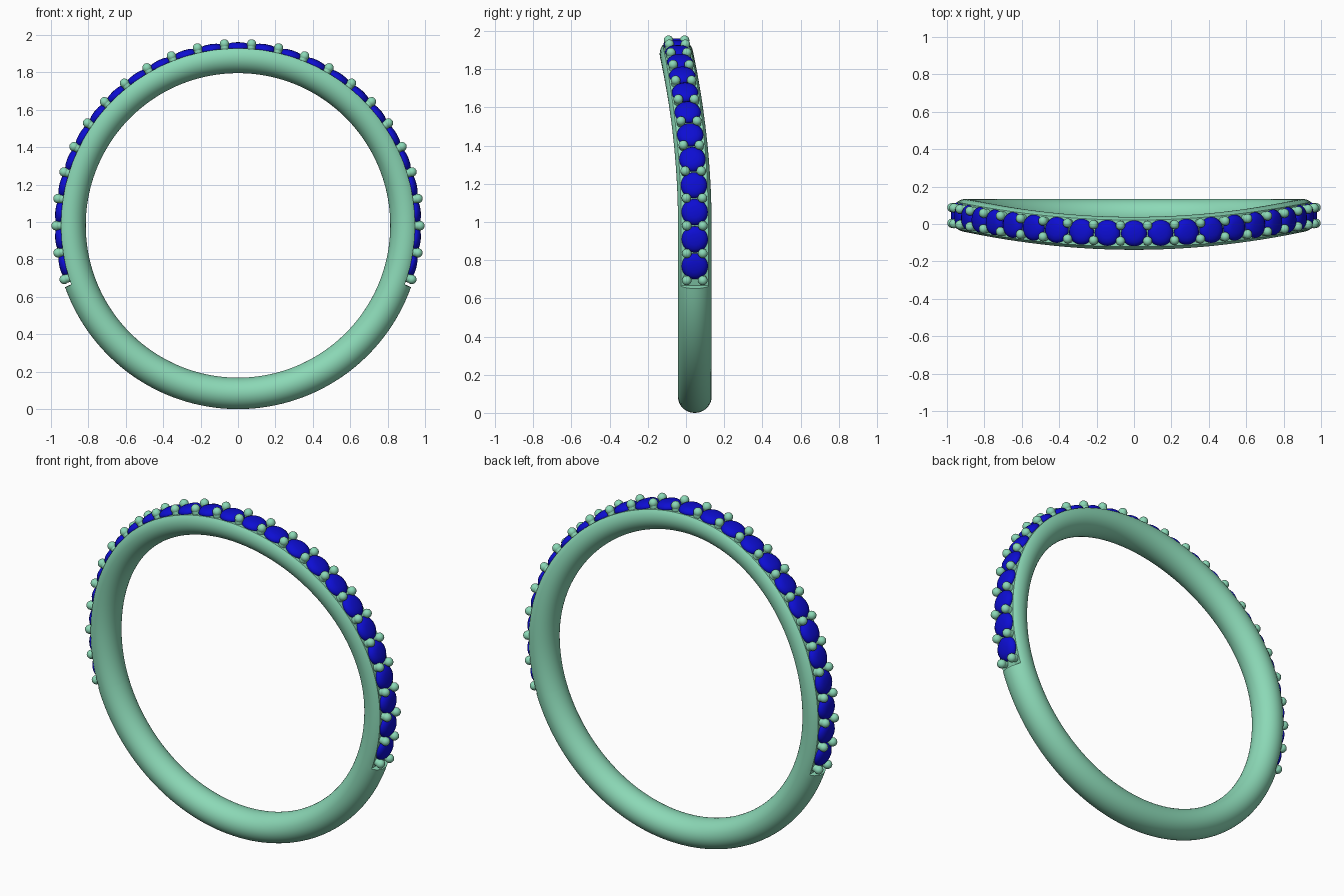
import bpy, bmesh
from math import sin, cos, pi, radians
from mathutils import Vector, Matrix

if "Cube" in bpy.data.objects:
    bpy.data.objects.remove(bpy.data.objects["Cube"])

CZ, R_IN, R_OUT = 0.982, 0.814, 0.982      # ring centre height and radii
R_MID, R_SEC = (R_IN + R_OUT) / 2, (R_OUT - R_IN) / 2
HALF_W, R_SEAT = 0.088, 0.946              # band half width, stone seat radius
STEP, SIDE = radians(8.58), 12             # stone spacing, stones each side of the top
CUT = STEP * (SIDE + 0.5) + radians(2.2)   # where the stone seat ends


def bend(a):
    """Sideways curve of the band; a is the angle from the top."""
    s = max(0.0, cos(a))
    return 0.046 - 0.096 * s * s


def point(a, r, y=0.0):
    return Vector((r * sin(a), bend(a) + y, CZ + r * cos(a)))


def frame(a, r, y=0.0):
    """Local z points outward, local x runs along the band."""
    p = point(a, r, y)
    out = Vector((sin(a), 0, cos(a)))
    tan = (point(a + 0.01, r) - point(a - 0.01, r)).normalized()
    side = out.cross(tan).normalized()
    tan = side.cross(out)
    m = Matrix((tan, side, out)).transposed().to_4x4()
    m.translation = p
    return m


def material(name, color):
    m = bpy.data.materials.new(name)
    m.diffuse_color = color
    m.use_nodes = True
    m.node_tree.nodes["Principled BSDF"].inputs["Base Color"].default_value = m.diffuse_color
    return m


def finish(bm, name, mat, angle=40):
    bmesh.ops.recalc_face_normals(bm, faces=bm.faces)
    me = bpy.data.meshes.new(name)
    bm.to_mesh(me)
    bm.free()
    ob = bpy.data.objects.new(name, me)
    bpy.context.collection.objects.link(ob)
    me.materials.append(mat)
    bpy.ops.object.select_all(action='DESELECT')
    ob.select_set(True)
    bpy.context.view_layer.objects.active = ob
    bpy.ops.object.shade_smooth_by_angle(angle=radians(angle))
    return ob


metal = material("green_metal", (0.26, 0.69, 0.47, 1))
gem = material("blue_gem", (0.004, 0.004, 0.65, 1))

# Band: round section swept around, flattened outside under the stones
N, K = 128, 40
stops = [(-CUT + 2 * CUT * i / N, True) for i in range(N + 1)]
stops += [(CUT + 0.004 + (2 * pi - 2 * CUT - 0.008) * i / 80, False) for i in range(81)]
bm = bmesh.new()
rings = []
for a, seat in stops:
    ring = []
    for k in range(K):
        t = 2 * pi * k / K
        r = R_MID + R_SEC * cos(t)
        ring.append(bm.verts.new(point(a, min(r, R_SEAT) if seat else r, HALF_W * sin(t))))
    rings.append(ring)
for i, ring in enumerate(rings):
    nxt = rings[(i + 1) % len(rings)]
    for k in range(K):
        j = (k + 1) % K
        bm.faces.new((ring[k], ring[j], nxt[j], nxt[k]))
finish(bm, "ring_band", metal, 35)

# Stones: low domed crown above a cone set into the band
profile = [(0.030, 0.030), (0.050, 0.025), (0.063, 0.015), (0.069, 0.004), (0.067, -0.004)]
S = 32
bm = bmesh.new()
for i in range(-SIDE, SIDE + 1):
    m = frame(i * STEP, 0.948)
    top = bm.verts.new(m @ Vector((0, 0, 0.032)))
    tip = bm.verts.new(m @ Vector((0, 0, -0.055)))
    loops = [[bm.verts.new(m @ Vector((r * cos(2 * pi * k / S), r * sin(2 * pi * k / S), h)))
              for k in range(S)] for r, h in profile]
    for k in range(S):
        j = (k + 1) % S
        bm.faces.new((top, loops[0][k], loops[0][j]))
        for u, v in zip(loops, loops[1:]):
            bm.faces.new((u[k], v[k], v[j], u[j]))
        bm.faces.new((loops[-1][k], tip, loops[-1][j]))
finish(bm, "stones", gem, 45)

# Prongs: pairs of beads on short posts between the stones
bm = bmesh.new()
for i in range(2 * SIDE + 2):
    a = (i - SIDE - 0.5) * STEP
    for y in (-0.042, 0.042):
        m = frame(a, 0.973, y)
        bmesh.ops.create_uvsphere(bm, u_segments=20, v_segments=12, radius=0.025, matrix=m)
        bmesh.ops.create_cone(bm, cap_ends=True, segments=16, radius1=0.022, radius2=0.022,
                              depth=0.05, matrix=m @ Matrix.Translation((0, 0, -0.027)))
finish(bm, "prongs", metal)
